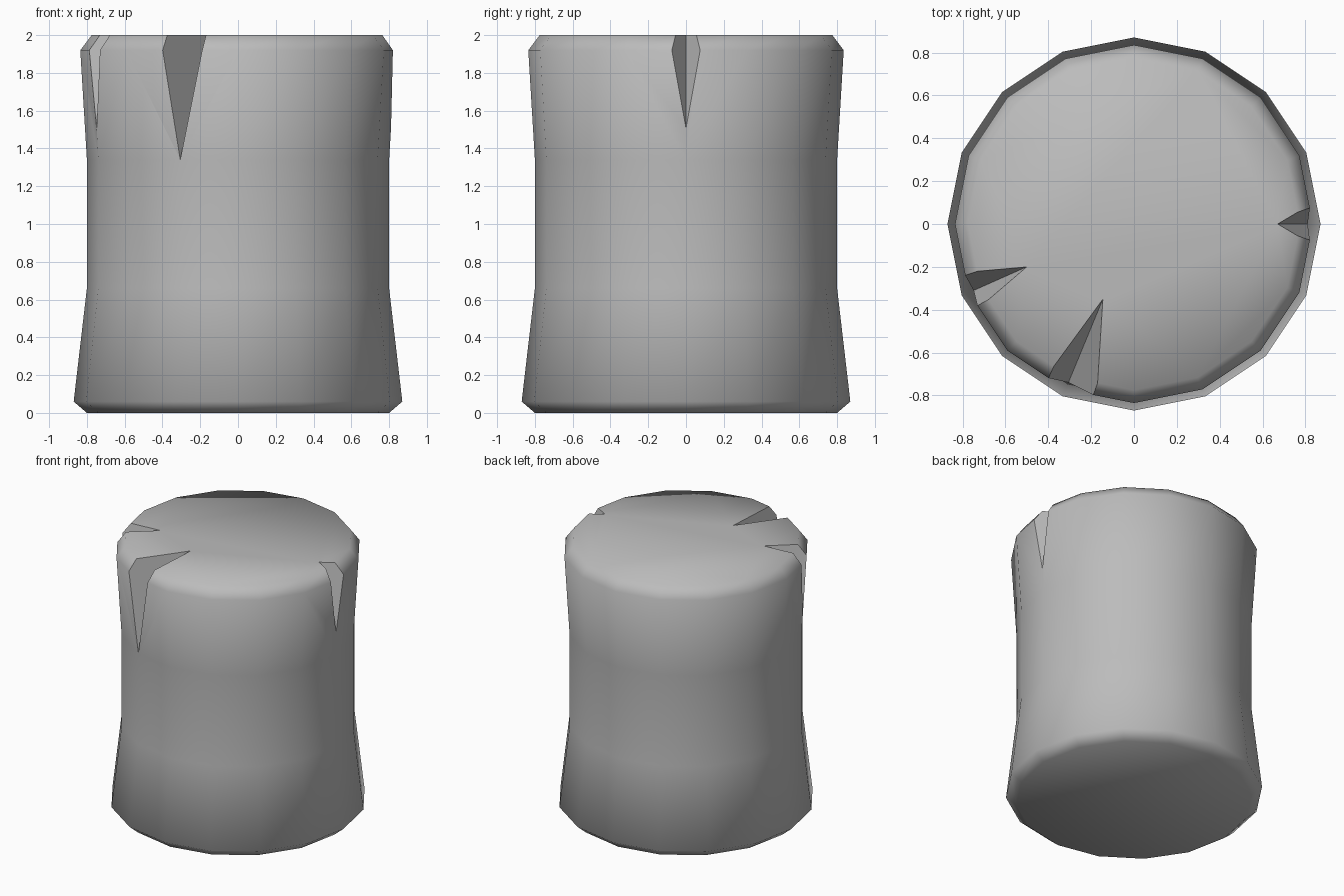
import bpy
import bmesh
from math import cos, sin, pi
from mathutils import Vector

if "Cube" in bpy.data.objects:
    bpy.data.objects.remove(bpy.data.objects["Cube"], do_unlink=True)

SIDES = 16

stone = bpy.data.materials.new("plain grey")
stone.use_nodes = True
GREY = (0.5, 0.5, 0.5, 1)
stone.diffuse_color = GREY
stone.node_tree.nodes["Principled BSDF"].inputs["Base Color"].default_value = GREY


def add_object(name, bm):
    bmesh.ops.recalc_face_normals(bm, faces=bm.faces[:])
    mesh = bpy.data.meshes.new(name)
    bm.to_mesh(mesh)
    bm.free()
    mesh.materials.append(stone)
    obj = bpy.data.objects.new(name, mesh)
    bpy.context.collection.objects.link(obj)
    return obj


def lathe(name, profile):
    """Closed solid of stacked rings, from (radius, height) pairs."""
    bm = bmesh.new()
    rings = []
    for r, z in profile:
        angles = [2 * pi * i / SIDES for i in range(SIDES)]
        rings.append([bm.verts.new((r * cos(a), r * sin(a), z)) for a in angles])
    for low, high in zip(rings, rings[1:]):
        for i in range(SIDES):
            j = (i + 1) % SIDES
            bm.faces.new((low[i], low[j], high[j], high[i]))
    bm.faces.new(rings[0][::-1])
    bm.faces.new(rings[-1])
    return add_object(name, bm)


def wedge(name, top_tip, low_tip, rim_a, rim_b):
    """Tapered crack cutter whose inner crease runs from top_tip to low_tip."""
    a, b = Vector(top_tip), Vector(low_tip)
    middle = (a + b) / 2
    outer = [Vector(p) * 2 - middle for p in (rim_a, rim_b)]
    bm = bmesh.new()
    bmesh.ops.convex_hull(bm, input=[bm.verts.new(p) for p in (a, b, *outer)])
    cutter = add_object(name, bm)
    cutter.hide_render = True
    return cutter


# Waisted column with bevelled rims
column = lathe("column", [(0.80, 0), (0.87, 0.06), (0.80, 0.66),
                          (0.80, 1.34), (0.835, 1.92), (0.775, 2)])

# Three cracks in the upper rim
cracks = [
    wedge("left_crack", (0.67, 0, 2.001), (0.812, 0, 1.5),
          (0.82, 0.075, 1.92), (0.82, -0.075, 1.92)),
    wedge("right_crack", (-0.50, -0.20, 2.001), (-0.75, -0.311, 1.5),
          (-0.79, -0.24, 1.92), (-0.73, -0.38, 1.92)),
    wedge("front_crack", (-0.145, -0.35, 2.001), (-0.306, -0.74, 1.34),
          (-0.19, -0.80, 1.92), (-0.40, -0.72, 1.92)),
]

bpy.ops.object.select_all(action="DESELECT")
column.select_set(True)
bpy.context.view_layer.objects.active = column
for cutter in cracks:
    mod = column.modifiers.new(cutter.name, "BOOLEAN")
    mod.operation = "DIFFERENCE"
    mod.solver = "EXACT"
    mod.object = cutter
    bpy.ops.object.modifier_apply(modifier=mod.name)
    bpy.data.objects.remove(cutter, do_unlink=True)

bpy.ops.object.shade_smooth_by_angle(angle=pi / 3)
